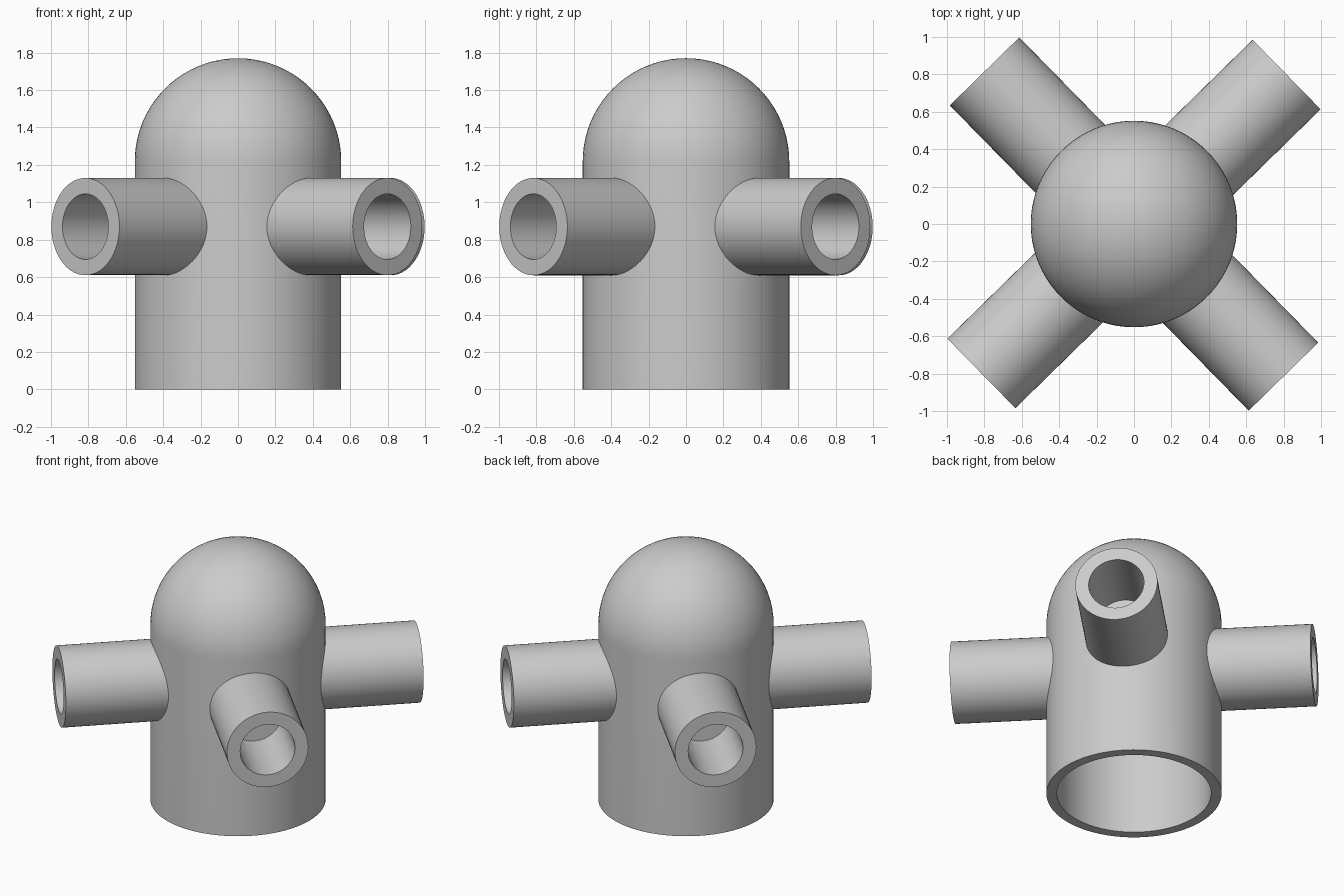
import bpy
import math

if "Cube" in bpy.data.objects:
    bpy.data.objects.remove(bpy.data.objects["Cube"], do_unlink=True)

grey = bpy.data.materials.new("plain grey")
grey.use_nodes = True
colour = (0.6, 0.6, 0.6, 1)
grey.diffuse_color = colour
grey.node_tree.nodes["Principled BSDF"].inputs["Base Color"].default_value = colour


def lathe(name, profile, segments):
    """Revolve (radius, height) points about z; zero radius makes a pole."""
    verts, rings, faces = [], [], []
    for r, z in profile:
        count = 1 if r < 1e-5 else segments
        rings.append([len(verts) + i for i in range(count)])
        for i in range(count):
            a = math.tau * i / segments
            verts.append((r * math.cos(a), r * math.sin(a), z))
    for low, high in zip(rings, rings[1:]):
        for i in range(segments):
            j = (i + 1) % segments
            quad = [low[i % len(low)], low[j % len(low)],
                    high[j % len(high)], high[i % len(high)]]
            faces.append(list(dict.fromkeys(quad)))
    mesh = bpy.data.meshes.new(name)
    mesh.from_pydata(verts, [], faces)
    mesh.materials.append(grey)
    obj = bpy.data.objects.new(name, mesh)
    bpy.context.collection.objects.link(obj)
    bpy.ops.object.select_all(action="DESELECT")
    obj.select_set(True)
    bpy.context.view_layer.objects.active = obj
    bpy.ops.object.shade_smooth_by_angle(angle=math.radians(35))
    return obj


# Hollow domed body, open underneath
OUTER, INNER, SPRING = 0.552, 0.486, 1.218
STEPS = 20


def dome(radius):
    return [(radius * math.cos(math.pi / 2 * i / STEPS),
             SPRING + radius * math.sin(math.pi / 2 * i / STEPS))
            for i in range(STEPS + 1)]


inside = list(reversed(dome(INNER))) + [(INNER, 0)]
outside = [(OUTER, 0)] + dome(OUTER)
lathe("domed_body", inside + outside, 80)

# Four side spouts, each with a blind bore
ROOT, TIP, BORE_END = 0.487, 1.142, 0.63
spout = [(0, ROOT), (0.26, ROOT), (0.26, TIP), (0.175, TIP),
         (0.175, BORE_END), (0, BORE_END)]
names = ["back_left_spout", "back_right_spout",
         "front_right_spout", "front_left_spout"]
for k, name in enumerate(names):
    obj = lathe(name, spout, 64)
    obj.location.z = 0.87
    obj.rotation_euler = (0, math.pi / 2, math.radians(44.4 + 90 * k))
